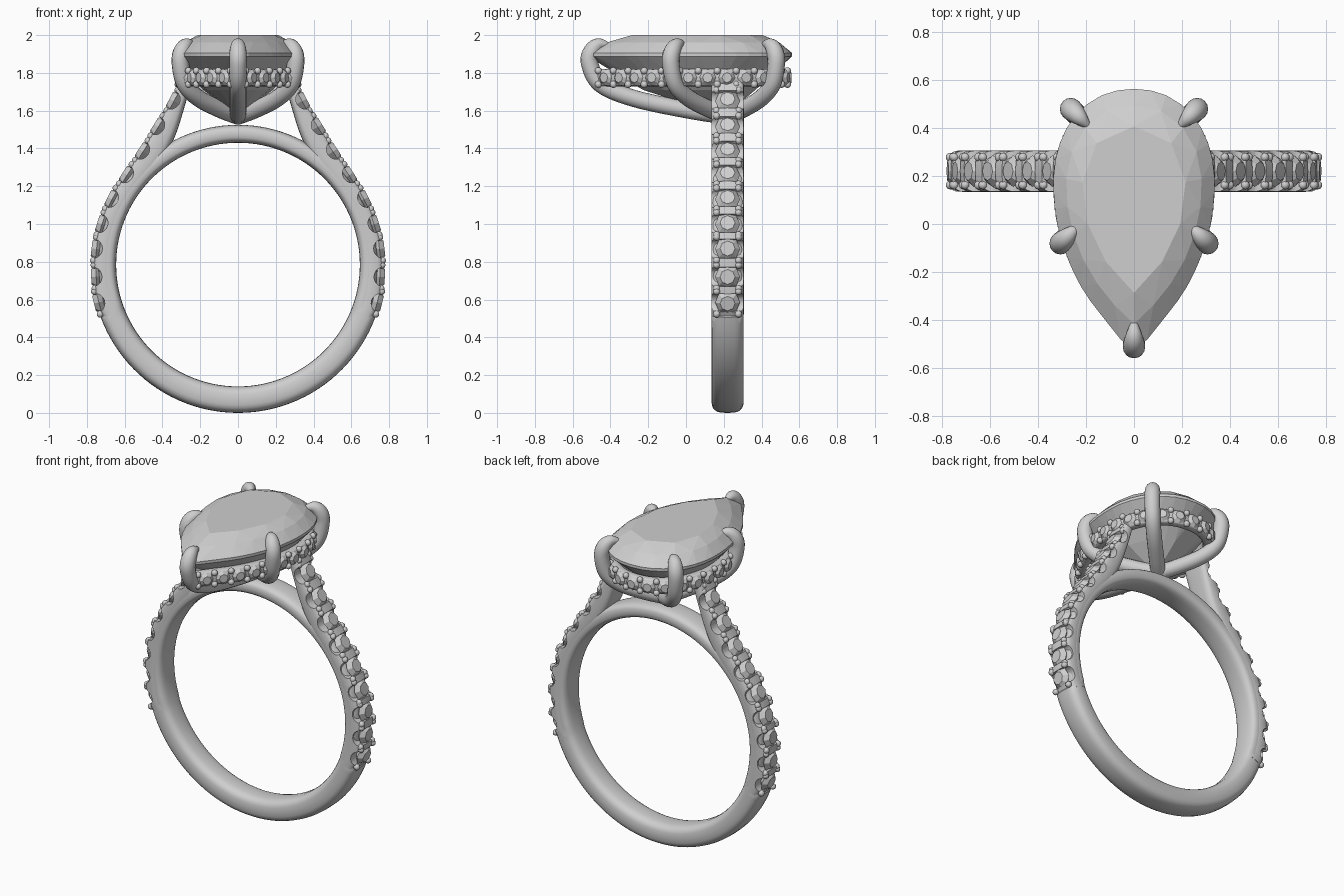
import bpy, bmesh, math
from mathutils import Vector, Matrix

cube = bpy.data.objects.get("Cube")
if cube:
    bpy.data.objects.remove(cube)

grey = bpy.data.materials.new("pale grey metal")
grey.use_nodes = True
grey.diffuse_color = (0.62, 0.62, 0.62, 1)
grey.node_tree.nodes["Principled BSDF"].inputs["Base Color"].default_value = grey.diffuse_color

Y, Z = Vector((0, 1, 0)), Vector((0, 0, 1))
RING_Y, RING_Z = 0.22, 0.785


def finish(name, bm, mirror=False, cutter=None, smooth=True):
    """Turn a bmesh into an object, with optional cut, mirror and shading."""
    mesh = bpy.data.meshes.new(name)
    bm.to_mesh(mesh)
    bm.free()
    mesh.materials.append(grey)
    ob = bpy.data.objects.new(name, mesh)
    bpy.context.collection.objects.link(ob)
    bpy.ops.object.select_all(action='DESELECT')
    ob.select_set(True)
    bpy.context.view_layer.objects.active = ob
    if cutter:
        cut = ob.modifiers.new("notches", 'BOOLEAN')
        cut.object, cut.operation, cut.solver = cutter, 'DIFFERENCE', 'EXACT'
        bpy.ops.object.modifier_apply(modifier=cut.name)
        bpy.data.objects.remove(cutter)
    if smooth:
        bpy.ops.object.shade_smooth_by_angle(angle=math.radians(40))
    if mirror:
        ob.modifiers.new("mirror", 'MIRROR')
    return ob


def spline(pts, steps, closed=False):
    """Smooth curve through points of any dimension."""
    pts = [Vector(p) for p in pts]
    n = len(pts)
    if closed:
        ext = [pts[-1]] + pts + pts[:2]
    else:
        ext = [pts[0] * 2 - pts[1]] + pts + [pts[-1] * 2 - pts[-2]]
    out = []
    for i in range(n if closed else n - 1):
        a, b, c, d = ext[i:i + 4]
        for k in range(steps):
            t = k / steps
            out.append((b * 2 + (c - a) * t + (a * 2 - b * 5 + c * 4 - d) * t * t
                        + (b * 3 - a - c * 3 + d) * t ** 3) / 2)
    return out if closed else out + [pts[-1]]


def resample(pts, n):
    """Evenly spaced points along a closed outline."""
    loop = pts + pts[:1]
    lengths = [(q - p).length for p, q in zip(loop, loop[1:])]
    total, out, i, run = sum(lengths), [], 0, 0
    for k in range(n):
        goal = total * k / n
        while run + lengths[i] < goal:
            run += lengths[i]
            i += 1
        out.append(loop[i].lerp(loop[i + 1], (goal - run) / lengths[i]))
    return out


def section(centre, u, v, power, sides=24):
    """Rounded cross-section spanned by two half-axes."""
    ring = []
    for k in range(sides):
        a = math.tau * k / sides
        c, s = math.cos(a), math.sin(a)
        e = 2 / power
        ring.append(centre + u * math.copysign(abs(c) ** e, c)
                    + v * math.copysign(abs(s) ** e, s))
    return ring


def loft(rings, closed=False, bm=None):
    bm = bm or bmesh.new()
    rows = [[bm.verts.new(p) for p in ring] for ring in rings]
    n = len(rows[0])
    for a, b in zip(rows, rows[1:] + (rows[:1] if closed else [])):
        for k in range(n):
            bm.faces.new((a[k], a[(k + 1) % n], b[(k + 1) % n], b[k]))
    if not closed:
        bm.faces.new(rows[0])
        bm.faces.new(rows[-1])
    bmesh.ops.recalc_face_normals(bm, faces=bm.faces)
    return bm


def add_stone(bm, pos, normal, r):
    """Small brilliant with its flat top just above pos."""
    turn = normal.to_track_quat('Z', 'Y').to_matrix().to_4x4()
    for low, high, depth, z in ((r, r * 0.6, r * 0.4, -0.12 * r), (r * 0.05, r, r * 0.8, -0.72 * r)):
        bmesh.ops.create_cone(bm, cap_ends=True, segments=8, radius1=low, radius2=high, depth=depth,
                              matrix=Matrix.Translation(pos + normal * z) @ turn)


def add_bead(bm, pos, r):
    bmesh.ops.create_uvsphere(bm, u_segments=10, v_segments=7, radius=r,
                              matrix=Matrix.Translation(pos))


# Finger ring: full thickness below, a thinner bridge above
rings = []
for k in range(120):
    a = math.tau * k / 120
    outer = 0.785 - 0.01 * (1 - math.cos(a)) if math.cos(a) > 0.35 else 0.74
    way = Vector((math.sin(a), 0, -math.cos(a)))
    rings.append(section(Vector((0, RING_Y, RING_Z)) + way * (outer + 0.645) / 2,
                         way * (outer - 0.645) / 2, Y * 0.085, 3))
finish("finger_ring", loft(rings, closed=True))

# Shoulders: inner x, z and outer x, z from the side of the ring up to the halo
shoulder = [(.61, .545, .716, .50), (.632, .613, .757, .58), (.653, .73, .772, .72),
            (.65, .857, .77, .87), (.628, .972, .74, 1.005), (.58, 1.085, .685, 1.14),
            (.505, 1.20, .605, 1.27), (.41, 1.32, .52, 1.395), (.335, 1.46, .44, 1.525),
            (.28, 1.63, .358, 1.66), (.25, 1.74, .315, 1.76)]
rings = []
for ix, iz, ox, oz in spline(shoulder, 5):
    inner, outer = Vector((ix, RING_Y, iz)), Vector((ox, RING_Y, oz))
    rings.append(section((inner + outer) / 2, (outer - inner) / 2, Y * 0.086, 3.4))
band = loft(rings)

# Stones along the shoulders, with a notch under each and beads between
tops = [Vector((p[2], RING_Y, p[3])) for p in shoulder]
notches, stones, beads = bmesh.new(), bmesh.new(), bmesh.new()
for before, here, after in zip(tops, tops[1:], tops[2:]):
    normal = (after - before).normalized().cross(Y)
    if normal.x < 0:
        normal.negate()
    bmesh.ops.create_cone(notches, cap_ends=True, segments=20, radius1=0.052, radius2=0.052, depth=0.4,
                          matrix=Matrix.Translation(here) @ Matrix.Rotation(math.pi / 2, 4, 'X'))
    add_stone(stones, here, normal, 0.066)
    for side in (-1, 1):
        for step in (-0.062, 0.062):
            along = (after - before).normalized() * step
            add_bead(beads, here + along + Y * side * 0.058 - normal * 0.012, 0.019)
cutter = finish("notch_cutter", notches, smooth=False)
cutter.hide_render = True
finish("shoulder_bands", band, mirror=True, cutter=cutter)
finish("shoulder_stones", stones, mirror=True, smooth=False)
finish("shoulder_beads", beads, mirror=True)

# Pear outline shared by the centre stone and the halo
half = [(.11, .545), (.205, .49), (.28, .40), (.322, .29), (.335, .18),
        (.325, .03), (.285, -.12), (.215, -.27), (.11, -.41)]
outline = spline([(0, .562)] + half + [(0, -.52)] + [(-x, y) for x, y in reversed(half)], 8, closed=True)


def pear(n, scale, z):
    return [Vector((p.x * scale, 0.13 + (p.y - 0.13) * scale, z)) for p in resample(outline, n)]


# Centre stone: facets from the hull of stacked outlines
gem = bmesh.new()
layers = (pear(10, .64, 2.0) + pear(20, .84, 1.962) + pear(40, 1, 1.905) + pear(40, 1, 1.888)
          + pear(10, .55, 1.71) + [Vector((0, 0.2, 1.57))])
for p in layers:
    gem.verts.new(p)
bmesh.ops.convex_hull(gem, input=gem.verts)
bmesh.ops.delete(gem, geom=[v for v in gem.verts if not v.link_faces], context='VERTS')
bmesh.ops.dissolve_limit(gem, angle_limit=math.radians(0.5), verts=gem.verts, edges=gem.edges)
bmesh.ops.recalc_face_normals(gem, faces=gem.faces)
finish("centre_stone", gem, smooth=False)

# Halo band under the centre stone, with outward stones and beads
COUNT, FINE = 26, 4
path = pear(COUNT * FINE, 0.955, 1.775)
rings, stones, beads = [], bmesh.new(), bmesh.new()
for i, p in enumerate(path):
    tangent = (path[(i + 1) % len(path)] - path[i - 1]).normalized()
    out = Z.cross(tangent)
    rings.append(section(p - out * 0.03, out * 0.03, Z * 0.046, 4, 16))
    if i % FINE == 0:
        add_stone(stones, p + out * 0.012, out, 0.044)
    elif i % FINE == FINE // 2:
        for side in (-1, 1):
            add_bead(beads, p + Z * side * 0.036 - out * 0.002, 0.019)
finish("halo_band", loft(rings, closed=True))
finish("halo_stones", stones, smooth=False)
finish("halo_beads", beads)


# Claws: arms rise from the bridge and curl over the edge of the stone
def claw(name, x, y):
    base = Vector((0, RING_Y, 0))
    way = Vector((x, y, 0)) - base
    reach = way.length
    way.normalize()
    side = way.cross(Z)
    profile = spline([(0, 1.57, .045), (.3 * reach, 1.605, .045), (.68 * reach, 1.665, .045),
                      (.92 * reach, 1.74, .045), (reach, 1.85, .046), (reach - .012, 1.915, .045),
                      (reach - .05, 1.95, .034), (reach - .11, 1.946, .01)], 7)
    rings = []
    for i, (d, z, r) in enumerate(profile):
        a, b = profile[max(i - 1, 0)], profile[min(i + 1, len(profile) - 1)]
        tangent = (way * (b[0] - a[0]) + Z * (b[1] - a[1])).normalized()
        rings.append(section(base + way * d + Z * z, tangent.cross(side) * r, side * r, 2, 16))
    finish(name, loft(rings))


claw("front_claw", 0, -0.51)
for label, sign in (("left", 1), ("right", -1)):
    claw(label + "_side_claw", sign * 0.305, -0.08)
    claw(label + "_back_claw", sign * 0.262, 0.478)
